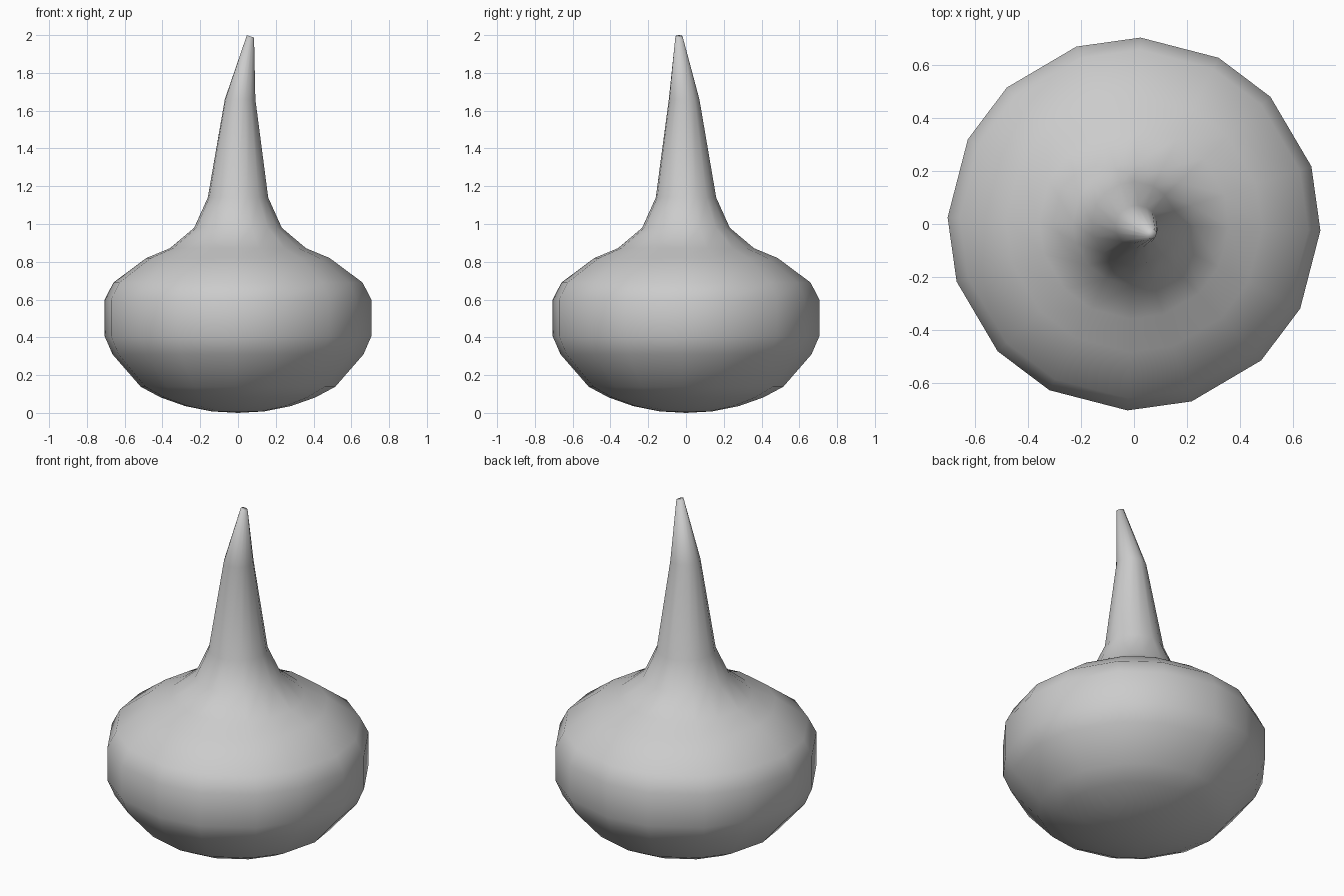
import bpy, bmesh
from math import radians, cos, sin
from mathutils import Vector

if "Cube" in bpy.data.objects:
    bpy.data.objects.remove(bpy.data.objects["Cube"])

# 16 sides with alternating 25 / 20 degree steps, slightly turned
ANGLES = [radians(-2 + 45 * k + d) for k in range(8) for d in (0, 20)]

# profile rings: radius, height, centre x, centre y
RINGS = [
    (0.14, 0.008, 0, 0), (0.28, 0.036, 0, 0), (0.41, 0.082, 0, 0),
    (0.515, 0.138, 0, 0), (0.665, 0.31, 0, 0), (0.706, 0.405, 0, 0),
    (0.706, 0.60, 0, 0), (0.66, 0.69, 0, 0), (0.485, 0.82, 0, 0),
    (0.36, 0.872, 0, 0), (0.232, 0.98, 0, 0), (0.16, 1.14, 0, 0),
    (0.081, 1.66, 0.011, -0.01), (0.019, 1.993, 0.066, -0.037),
]

bm = bmesh.new()
loops = []
for r, z, cx, cy in RINGS:
    tilt = 0.35 if z > 1.9 else 0
    loops.append([bm.verts.new((cx + r * cos(a), cy + r * sin(a),
                                z - tilt * r * cos(a))) for a in ANGLES])

# bulb and bent stem skin
n = len(ANGLES)
for lo, hi in zip(loops, loops[1:]):
    for i in range(n):
        j = (i + 1) % n
        bm.faces.new((lo[i], lo[j], hi[j], hi[i]))

# rounded underside and small flat tip
pole = bm.verts.new((0, 0, 0))
for i in range(n):
    bm.faces.new((pole, loops[0][(i + 1) % n], loops[0][i]))
bm.faces.new(loops[-1])
bmesh.ops.recalc_face_normals(bm, faces=bm.faces)

mesh = bpy.data.meshes.new("bulb_with_stem")
bm.to_mesh(mesh)
bm.free()
obj = bpy.data.objects.new("bulb_with_stem", mesh)
bpy.context.collection.objects.link(obj)
for p in mesh.polygons:
    p.use_smooth = True
